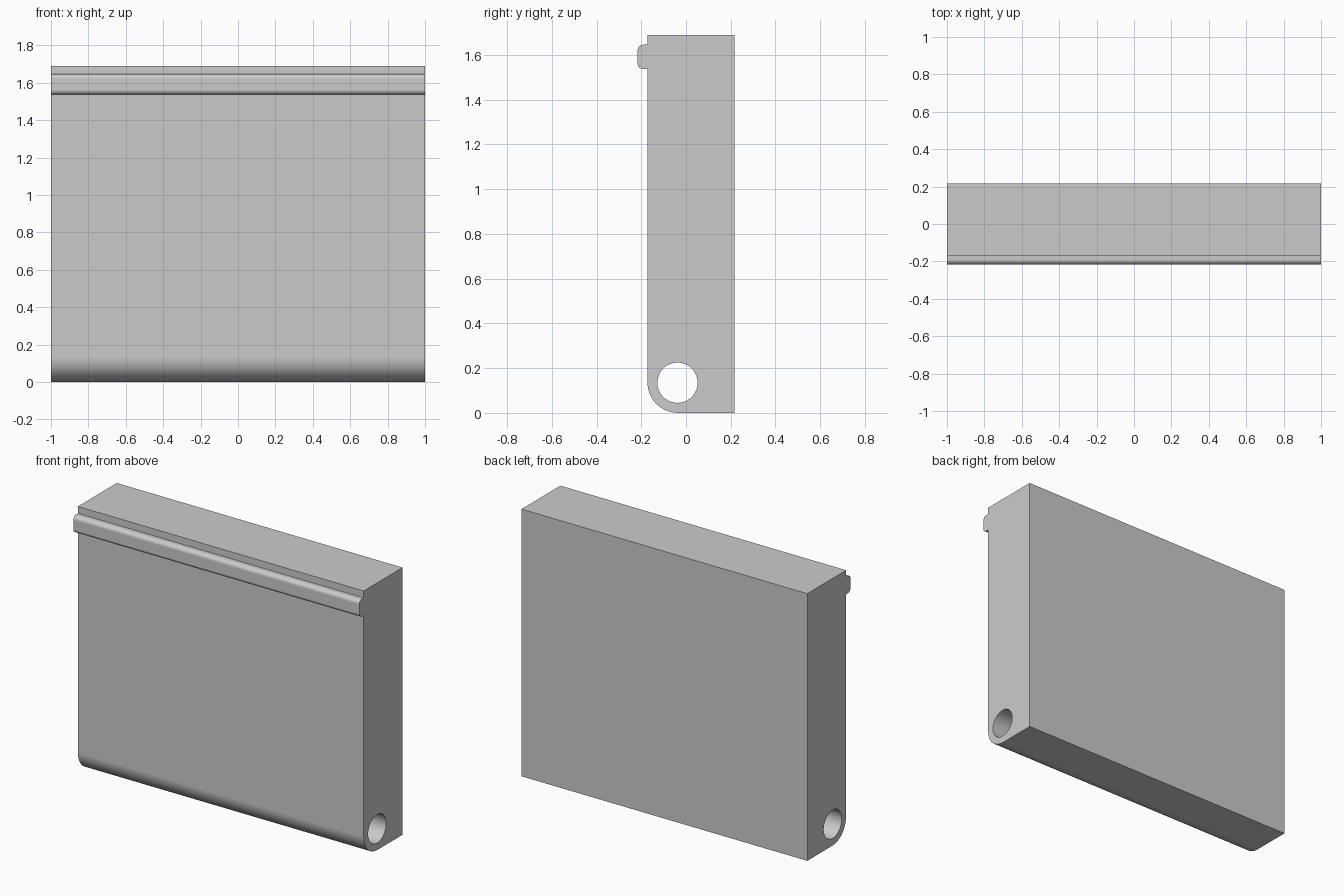
import bpy, bmesh
from math import cos, sin, radians

cube = bpy.data.objects.get("Cube")
if cube:
    bpy.data.objects.remove(cube, do_unlink=True)

HALF_LENGTH = 1.0
FRONT, BACK, TOP = -0.172, 0.216, 1.69
PIVOT_Y, PIVOT_Z, HOLE_R = -0.038, 0.135, 0.09
LIP_FRONT, LIP_LOW, LIP_HIGH, LIP_R = -0.216, 1.537, 1.646, 0.025

grey = bpy.data.materials.new("light grey")
grey.use_nodes = True
colour = (0.6, 0.6, 0.6, 1)
grey.diffuse_color = colour
grey.node_tree.nodes["Principled BSDF"].inputs["Base Color"].default_value = colour


def arc(y, z, r, start, end, steps):
    """Points of an arc in the side profile, angles in degrees."""
    angles = [radians(start + (end - start) * i / steps) for i in range(steps + 1)]
    return [(y + r * cos(a), z + r * sin(a)) for a in angles]


def extrude_profile(name, points, half):
    """Extrude a closed side profile along x."""
    bm = bmesh.new()
    face = bm.faces.new([bm.verts.new((-half, y, z)) for y, z in points])
    result = bmesh.ops.extrude_face_region(bm, geom=[face])
    moved = [v for v in result["geom"] if isinstance(v, bmesh.types.BMVert)]
    bmesh.ops.translate(bm, vec=(2 * half, 0, 0), verts=moved)
    bmesh.ops.recalc_face_normals(bm, faces=bm.faces)
    mesh = bpy.data.meshes.new(name)
    bm.to_mesh(mesh)
    bm.free()
    mesh.materials.append(grey)
    obj = bpy.data.objects.new(name, mesh)
    bpy.context.collection.objects.link(obj)
    return obj


# Slab with a rounded lower front edge and a raised lip near the top
profile = [(BACK, 0), (BACK, TOP), (FRONT, TOP), (FRONT, LIP_HIGH)]
profile += arc(LIP_FRONT + LIP_R, LIP_HIGH - LIP_R, LIP_R, 90, 180, 10)
profile += arc(LIP_FRONT + LIP_R, LIP_LOW + LIP_R, LIP_R, 180, 270, 10)
profile += [(FRONT, LIP_LOW)]
profile += arc(PIVOT_Y, PIVOT_Z, PIVOT_Y - FRONT, 180, 270, 20)[:-1]
profile += [(PIVOT_Y, 0)]
panel = extrude_profile("panel", profile, HALF_LENGTH)

# Pivot hole along the whole length
cutter = extrude_profile("hole_cutter", arc(PIVOT_Y, PIVOT_Z, HOLE_R, 0, 360, 64)[:-1],
                         HALF_LENGTH + 0.1)
cutter.hide_render = True
hole = panel.modifiers.new("pivot hole", "BOOLEAN")
hole.operation = "DIFFERENCE"
hole.solver = "EXACT"
hole.object = cutter

bpy.ops.object.select_all(action="DESELECT")
panel.select_set(True)
bpy.context.view_layer.objects.active = panel
bpy.ops.object.modifier_apply(modifier=hole.name)
bpy.data.objects.remove(cutter, do_unlink=True)

# Smooth curves, crisp corners, even shading on the flats
bpy.ops.object.shade_smooth_by_angle(angle=radians(30))
weighted = panel.modifiers.new("weighted normals", "WEIGHTED_NORMAL")
weighted.keep_sharp = True
